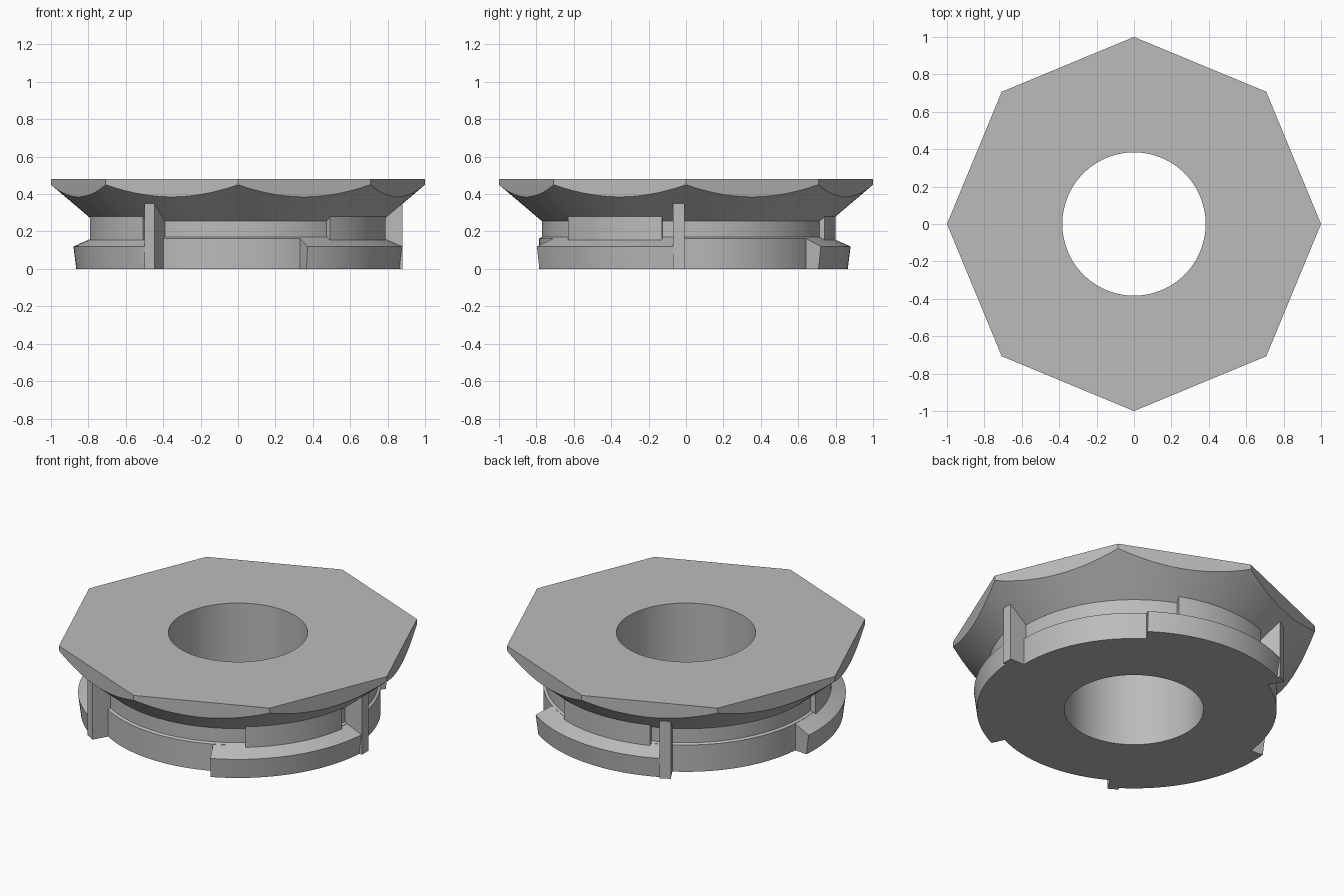
import bpy, bmesh
from math import radians, cos, sin, pi

cube = bpy.data.objects.get("Cube")
if cube:
    bpy.data.objects.remove(cube, do_unlink=True)

grey = bpy.data.materials.new("plain_grey")
grey.use_nodes = True
colour = (0.5, 0.5, 0.5, 1)
grey.diffuse_color = colour
grey.node_tree.nodes["Principled BSDF"].inputs["Base Color"].default_value = colour


def finish(name, bm):
    bmesh.ops.recalc_face_normals(bm, faces=bm.faces)
    mesh = bpy.data.meshes.new(name)
    bm.to_mesh(mesh)
    bm.free()
    mesh.materials.append(grey)
    obj = bpy.data.objects.new(name, mesh)
    bpy.context.collection.objects.link(obj)
    bpy.ops.object.select_all(action='DESELECT')
    obj.select_set(True)
    bpy.context.view_layer.objects.active = obj
    bpy.ops.object.shade_smooth_by_angle(angle=radians(25))
    return obj


def sweep(name, profile, start=0, end=360, steps=120):
    """Turn a closed (radius, z) profile about z; the profile may vary with the angle."""
    bm = bmesh.new()
    full = end - start == 360
    rings = []
    for i in range(steps if full else steps + 1):
        a = radians(start + (end - start) * i / steps)
        rings.append([bm.verts.new((r * cos(a), r * sin(a), z)) for r, z in profile(a)])
    pairs = list(zip(rings, rings[1:]))
    if full:
        pairs.append((rings[-1], rings[0]))
    else:
        bm.faces.new(rings[0])
        bm.faces.new(rings[-1])
    for p, q in pairs:
        for j in range(len(p)):
            k = (j + 1) % len(p)
            bm.faces.new((p[j], p[k], q[k], q[j]))
    return finish(name, bm)


# Cap body: grooved hub under a conical flange trimmed to an octagon
def body_profile(a):
    rim = cos(pi / 8) / cos(a % (pi / 4) - pi / 8)
    return [(0.383, 0), (0.785, 0), (0.785, 0.163), (0.77, 0.17), (0.77, 0.255),
            (rim, 0.28 + 0.85 * (rim - 0.8)), (rim, 0.48), (0.383, 0.48)]


sweep("cap_body", body_profile)

# Three sets of locking tab, upper grip and stop pin
tab = [(0.775, 0), (0.865, 0), (0.88, 0.12), (0.80, 0.155), (0.775, 0.166)]
grip = [(0.76, 0.15), (0.80, 0.15), (0.80, 0.28), (0.76, 0.246)]

for n in range(3):
    turn = 120 * n
    sweep(f"locking_tab_{n + 1}", lambda a: tab, turn - 65, turn - 3, 31)
    sweep(f"upper_grip_{n + 1}", lambda a: grip, turn - 52, turn - 9.3, 21)

    bm = bmesh.new()
    bmesh.ops.create_cube(bm, size=1)
    for v in bm.verts:
        v.co.x = 0.815 + v.co.x * 0.13
        v.co.y = -0.038 + v.co.y * 0.062
        v.co.z = 0.175 + v.co.z * 0.35
    pin = finish(f"stop_pin_{n + 1}", bm)
    pin.rotation_euler.z = radians(turn)
